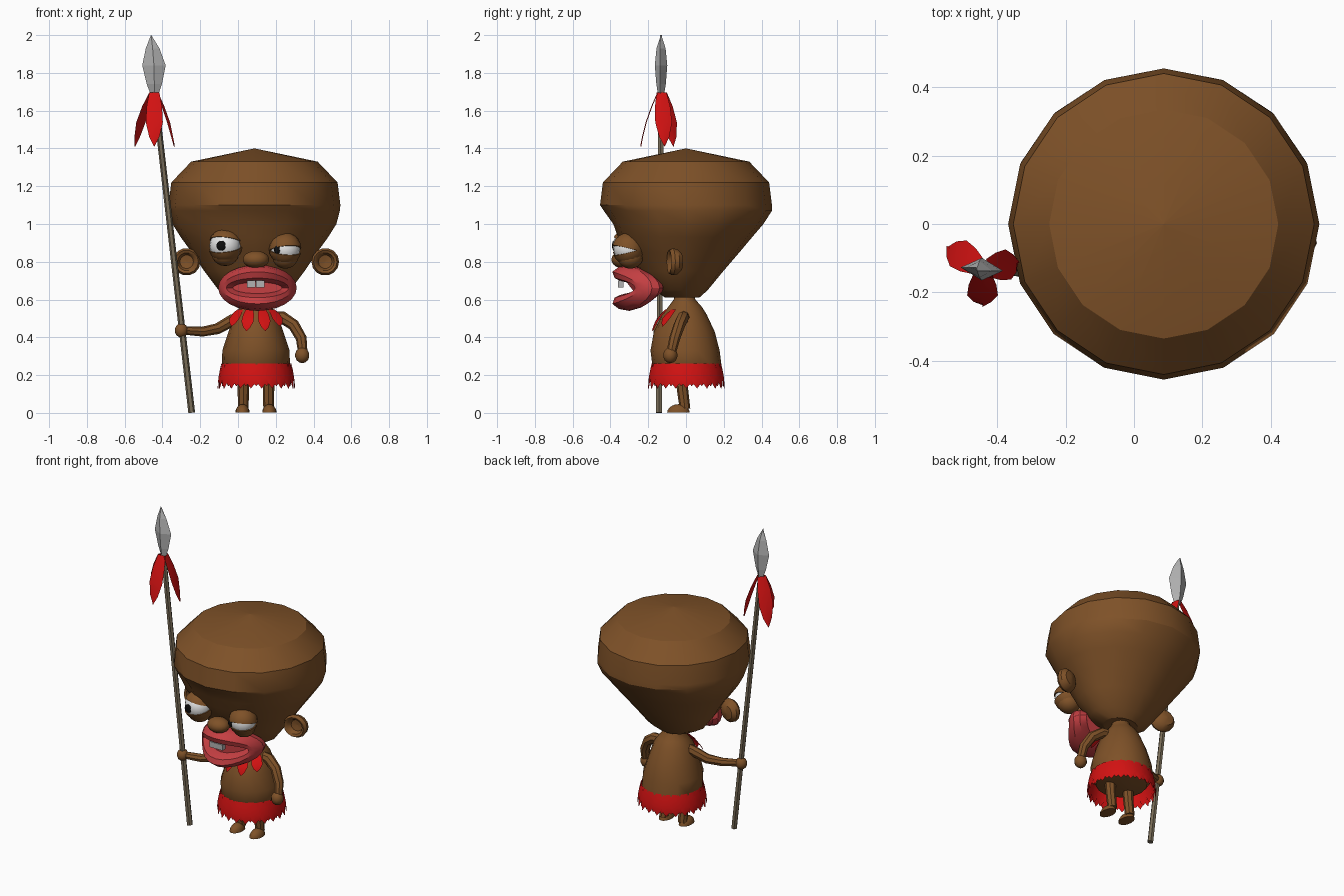
import bpy, bmesh
from math import sin, cos, pi, sqrt, radians
from mathutils import Vector as V

if "Cube" in bpy.data.objects:
    bpy.data.objects.remove(bpy.data.objects["Cube"])


def material(name, r, g, b):
    m = bpy.data.materials.new(name)
    m.use_nodes = True
    m.diffuse_color = (r, g, b, 1)
    m.node_tree.nodes["Principled BSDF"].inputs["Base Color"].default_value = (r, g, b, 1)
    return m


BROWN = material("brown", .21, .083, .021)
RED = material("bright red", .65, .006, .006)
LIP = material("lip red", .56, .05, .055)
WOOD = material("wood", .19, .15, .095)
STEEL = material("steel grey", .45, .45, .45)
WHITE = material("eye white", .8, .8, .8)
BLACK = material("black", .004, .004, .004)

CX = .095   # body centre line


def finish(name, bm, mat, angle=35, fix=True):
    """Turn a bmesh into a shaded object."""
    bmesh.ops.remove_doubles(bm, verts=bm.verts, dist=.0002)
    if fix:
        bmesh.ops.recalc_face_normals(bm, faces=bm.faces)
    me = bpy.data.meshes.new(name)
    bm.to_mesh(me)
    bm.free()
    ob = bpy.data.objects.new(name, me)
    bpy.context.collection.objects.link(ob)
    me.materials.append(mat)
    if angle:
        bpy.ops.object.select_all(action='DESELECT')
        bpy.context.view_layer.objects.active = ob
        ob.select_set(True)
        bpy.ops.object.shade_smooth_by_angle(angle=radians(angle))
    return ob


def loft(name, rings, mat, angle=35):
    """Skin closed rings of points and cap both ends."""
    bm = bmesh.new()
    loops = [[bm.verts.new(p) for p in ring] for ring in rings]
    n = len(loops[0])
    for a, b in zip(loops, loops[1:]):
        for i in range(n):
            j = (i + 1) % n
            bm.faces.new((a[i], a[j], b[j], b[i]))
    bm.faces.new(loops[0])
    bm.faces.new(loops[-1])
    return finish(name, bm, mat, angle)


def oval(cx, z, half, front, back, n=16):
    cy, ry = (front + back) / 2, (back - front) / 2
    return [V((cx + half * cos(2 * pi * i / n), cy + ry * sin(2 * pi * i / n), z)) for i in range(n)]


def tube(name, path, radii, mat, n=8, angle=40):
    """Round tube along a list of points."""
    pts = [V(p) for p in path]
    rings = []
    for i, p in enumerate(pts):
        d = (pts[min(i + 1, len(pts) - 1)] - pts[max(i - 1, 0)]).normalized()
        u = d.cross(V((0, 1, 0))).normalized()
        w = d.cross(u)
        rings.append([p + radii[i] * (u * cos(2 * pi * k / n) + w * sin(2 * pi * k / n)) for k in range(n)])
    return loft(name, rings, mat, angle)


def ball(name, loc, size, mat, cut=None, seg=16):
    """Scaled sphere, optionally cut by a plane given as (point, normal)."""
    bm = bmesh.new()
    bmesh.ops.create_uvsphere(bm, u_segments=seg, v_segments=seg * 5 // 8, radius=1)
    for v in bm.verts:
        v.co = V(loc) + V([a * b for a, b in zip(v.co, size)])
    if cut:
        bmesh.ops.bisect_plane(bm, geom=bm.verts[:] + bm.edges[:] + bm.faces[:],
                               plane_co=cut[0], plane_no=cut[1], clear_outer=True)
        bmesh.ops.holes_fill(bm, edges=[e for e in bm.edges if e.is_boundary])
    return finish(name, bm, mat)


def leaf(bm, base, out, flare, drop, width, bulge=0.0):
    """Pointed strip that hangs from base and flares along out."""
    out = V(out).normalized()
    side = out.cross(V((0, 0, 1)))
    rows = []
    for t, w in ((0, .6), (.25, .9), (.55, 1), (.82, .6), (1, .02)):
        c = V(base) + out * (flare * t + bulge * sin(pi * t)) - V((0, 0, drop * t))
        rows.append([bm.verts.new(c + side * (s * w * width / 2) + out * (.06 * width * (1 - abs(s))))
                     for s in (-1, 0, 1)])
    for a, b in zip(rows, rows[1:]):
        for i in (0, 1):
            bm.faces.new((a[i], b[i], b[i + 1], a[i + 1]))


# Head: wide flat crown that tapers to the neck
HEAD = [(1.40, .001, -.001, .001), (1.33, .335, -.335, .335), (1.22, .44, -.44, .44),
        (1.10, .455, -.455, .455), (1.07, .452, -.435, .455), (1.0, .434, -.385, .41),
        (.93, .39, -.36, .35), (.85, .332, -.30, .283), (.75, .265, -.25, .197),
        (.65, .19, -.17, .115), (.61, .11, -.11, .07)]
loft("head", [oval(.087, *r) for r in HEAD], BROWN, 28)

# Body with neck
BODY = [(.64, .05, -.06, .04), (.60, .055, -.065, .05), (.56, .085, -.095, .085),
        (.52, .115, -.125, .11), (.43, .145, -.17, .152), (.33, .178, -.188, .178),
        (.25, .18, -.178, .188), (.2, .15, -.15, .15), (.18, .06, -.06, .06)]
loft("body", [oval(CX, *r) for r in BODY], BROWN)

# Ears: dished discs facing forward
EAR = [(.001, .035), (.045, .028), (.068, .005), (.073, -.018), (.062, -.037),
       (.048, -.03), (.036, -.004), (.001, .002)]
for s, name in ((1, "left_ear"), (-1, "right_ear")):
    loft(name, [[V((CX + s * .367 + r * cos(k * pi / 7), -.053 + y + s * .2 * r * cos(k * pi / 7), .8 + r * sin(k * pi / 7)))
                 for k in range(14)] for r, y in EAR], BROWN)

# Eyes with heavy lids: x, z, radius, upper edge, lower edge, tilt, pupil offset
for name, x, z, r, up, low, tilt, px, pz, pr in (
        ("right", -.068, .885, .083, .048, -.036, -.12, -.02, .0, .026),
        ("left", .25, .868, .079, .016, -.032, .1, -.04, -.004, .021)):
    y = -.305
    ball(name + "_eyeball", (x, y, z), (r,) * 3, WHITE)
    lid = (r * 1.09,) * 3
    ball(name + "_upper_lid", (x, y, z), lid, BROWN, (V((x, y - r, z + up)), V((tilt, -.25, -1))))
    ball(name + "_lower_lid", (x, y, z), lid, BROWN, (V((x, y - r, z + low)), V((tilt, -.25, 1))))
    ball(name + "_under_eye", (x, y + .01, z - .045), (r * .85, r * .85, r * .75), BROWN)
    py = y - sqrt(r * r - px * px - pz * pz)
    ball(name + "_pupil", (x + px, py + .003, z + pz), (pr, .009, pr), BLACK)

ball("nose", (CX, -.335, .812), (.07, .06, .046), BROWN)

# Mouth: rings bent back towards the corners
LIPS = [(.16, .07, -.2, -.12), (.195, .105, -.24, -.14), (.208, .122, -.30, -.18), (.2, .112, -.355, -.215),
        (.185, .085, -.39, -.25), (.165, .052, -.378, -.27), (.15, .038, -.35, -.25), (.13, .03, -.32, -.23)]


def mouth_ring(a, b, y0, yc, n=24):
    pts = []
    for k in range(n):
        c, s = cos(2 * pi * k / n), sin(2 * pi * k / n)
        pts.append(V((CX + .008 + a * c, y0 + (yc - y0) * c * c, .662 + b * s)))
    return pts


loft("lips", [mouth_ring(*r) for r in LIPS], LIP, 30)

# Front teeth
for i, x in enumerate((.07, .118)):
    bm = bmesh.new()
    bmesh.ops.create_cube(bm, size=1)
    for v in bm.verts:
        v.co = V((x + v.co.x * .046, -.345 + v.co.y * .03, .683 + v.co.z * .036))
    finish("tooth_%d" % (i + 1), bm, STEEL, 0)

# Legs and feet
for s, name in ((1, "left"), (-1, "right")):
    x = CX + s * .067
    tube(name + "_leg", [(x, -.025, .23), (x, -.018, .12), (x, -.005, .02)], (.034, .03, .028), BROWN)
    ball(name + "_foot", (x + s * .004, -.04, .0), (.038, .06, .046), BROWN,
         (V((0, 0, .001)), V((0, 0, -1))))

# Arms and hands
tube("left_arm", [(.17, -.01, .51), (.235, -.015, .505), (.295, -.035, .465), (.335, -.06, .395), (.343, -.078, .32)],
     (.03, .033, .031, .029, .025), BROWN)
ball("left_hand", (.34, -.083, .305), (.038, .038, .042), BROWN, seg=12)
tube("right_arm", [(.04, -.01, .51), (-.03, -.025, .49), (-.11, -.06, .445), (-.19, -.1, .43), (-.29, -.135, .437)],
     (.03, .032, .029, .026, .022), BROWN)
ball("right_hand", (-.3, -.138, .437), (.035, .035, .038), BROWN, seg=12)

# Skirt of two staggered rows of pointed strips
bm = bmesh.new()
N = 22
for row in (0, 1):
    for k in range(N):
        a = 2 * pi * (k + row / 2) / N
        d = V((cos(a), sin(a), 0))
        leaf(bm, V((CX + .002, .002, .262)) + d * (.181 - .006 * row), d, .02, .132 - .012 * row, .066, .004)
finish("skirt", bm, RED, 30, False)

# Collar strips on the chest
bm = bmesh.new()
for a, drop in ((-58, .09), (-20, .115), (20, .115), (58, .09)):
    d = V((sin(radians(a)), -cos(radians(a)), 0))
    leaf(bm, V((CX, -.012, .548)) + d * .098, d + V((0, -.6, 0)), .075, drop, .066, .012)
finish("collar", bm, RED, 30, False)

# Spear: shaft, four-sided blade and three hanging feathers
tube("spear_shaft", [(-.245, -.143, .001), (-.442, -.132, 1.70)], (.018, .016), WOOD, 6, 20)
BLADE = [(-.442, 1.685, .02, .016), (-.443, 1.74, .04, .025), (-.445, 1.84, .062, .033),
         (-.452, 1.93, .036, .024), (-.46, 2.0, .001, .001)]
loft("spear_blade", [[V((x + w, -.137, z)), V((x, -.132 + t, z)), V((x - w, -.127, z)), V((x, -.132 - t, z))]
                     for x, z, w, t in BLADE], STEEL, 0)
bm = bmesh.new()
for d, flare in (((0, -1, 0), .09), ((-.85, .55, 0), .105), ((1, .18, 0), .09)):
    leaf(bm, V((-.443, -.132, 1.695)) + V(d) * .015, d, flare, .285, .09, .012)
finish("spear_feathers", bm, RED, 30, False)
